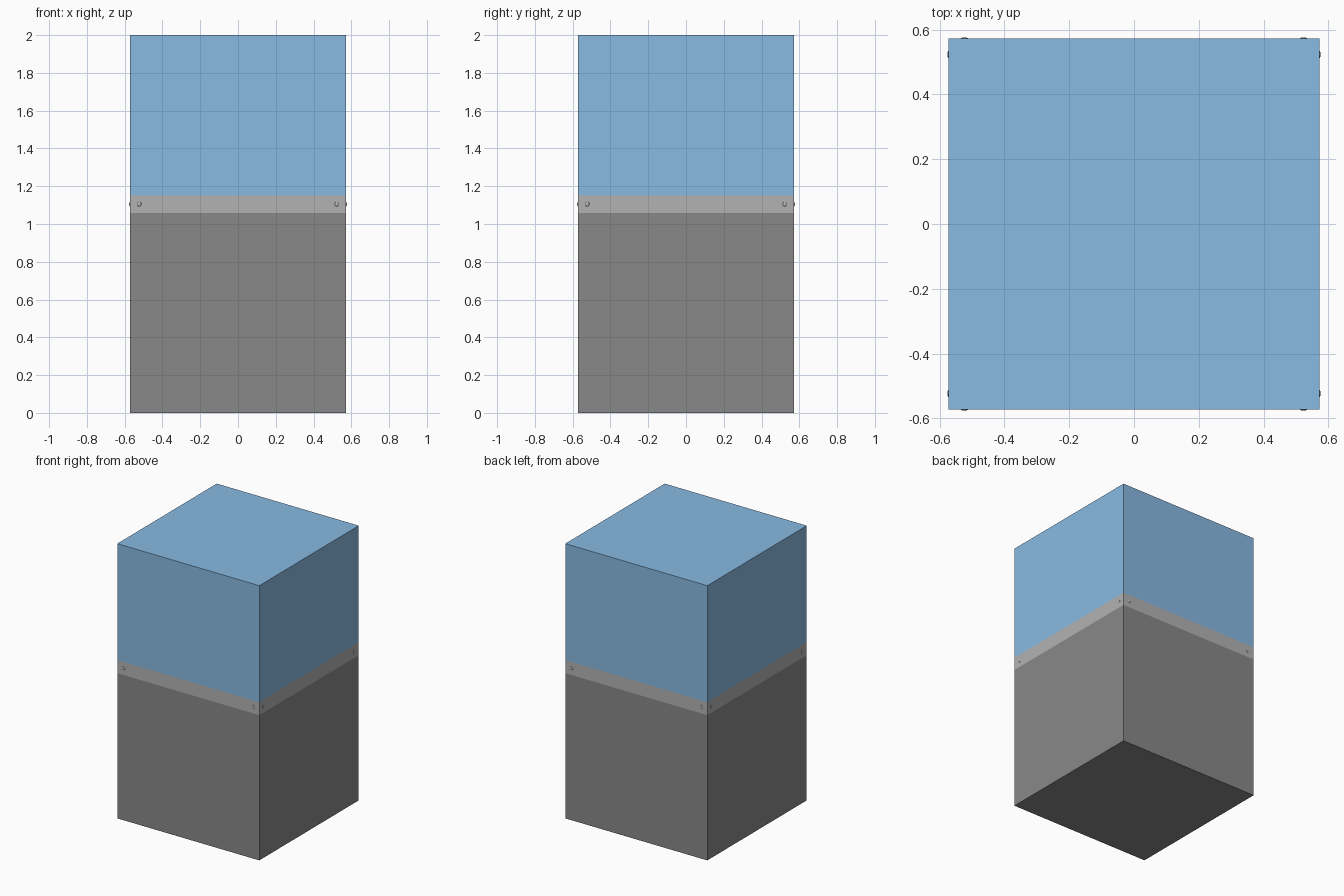
import bpy, math
from mathutils import Matrix

if "Cube" in bpy.data.objects:
    bpy.data.objects.remove(bpy.data.objects["Cube"])

HALF = 0.572           # half width of the square case
Z_BASE, Z_BAND, Z_TOP = 1.057, 1.152, 2.0
SCREW_X, SCREW_Z, SCREW_R, SCREW_H = 0.523, 1.105, 0.012, 0.004


def material(name, color):
    m = bpy.data.materials.new(name)
    m.diffuse_color = (*color, 1)
    m.use_nodes = True
    m.node_tree.nodes["Principled BSDF"].inputs["Base Color"].default_value = m.diffuse_color
    return m


def block(name, z0, z1, mat):
    bpy.ops.mesh.primitive_cube_add(size=1)
    ob = bpy.context.object
    ob.name = name
    ob.data.transform(Matrix.Translation((0, 0, (z0 + z1) / 2))
                      @ Matrix.Diagonal((2 * HALF, 2 * HALF, z1 - z0, 1)))
    ob.data.materials.append(mat)
    return ob


dark = material("dark_grey", (0.25, 0.25, 0.25))
metal = material("light_metal", (0.45, 0.45, 0.45))
glass = material("blue_glass", (0.25, 0.49, 0.76))

# Pedestal, metal band and glass cover, all flush
block("pedestal", 0, Z_BASE, dark)
block("metal_band", Z_BASE, Z_BAND, metal)
block("glass_cover", Z_BAND, Z_TOP, glass)

# Domed screw heads, two per side of the band
for side in range(4):
    for sx in (-1, 1):
        bpy.ops.mesh.primitive_uv_sphere_add(segments=16, ring_count=8, radius=1)
        ob = bpy.context.object
        ob.name = f"screw_{side}_{'left' if sx < 0 else 'right'}"
        ob.data.transform(Matrix.Rotation(side * math.pi / 2, 4, 'Z')
                          @ Matrix.Translation((sx * SCREW_X, -HALF, SCREW_Z))
                          @ Matrix.Rotation(math.pi / 2, 4, 'X')
                          @ Matrix.Diagonal((SCREW_R, SCREW_R, SCREW_H, 1)))
        ob.data.materials.append(metal)
        bpy.ops.object.shade_smooth_by_angle()
